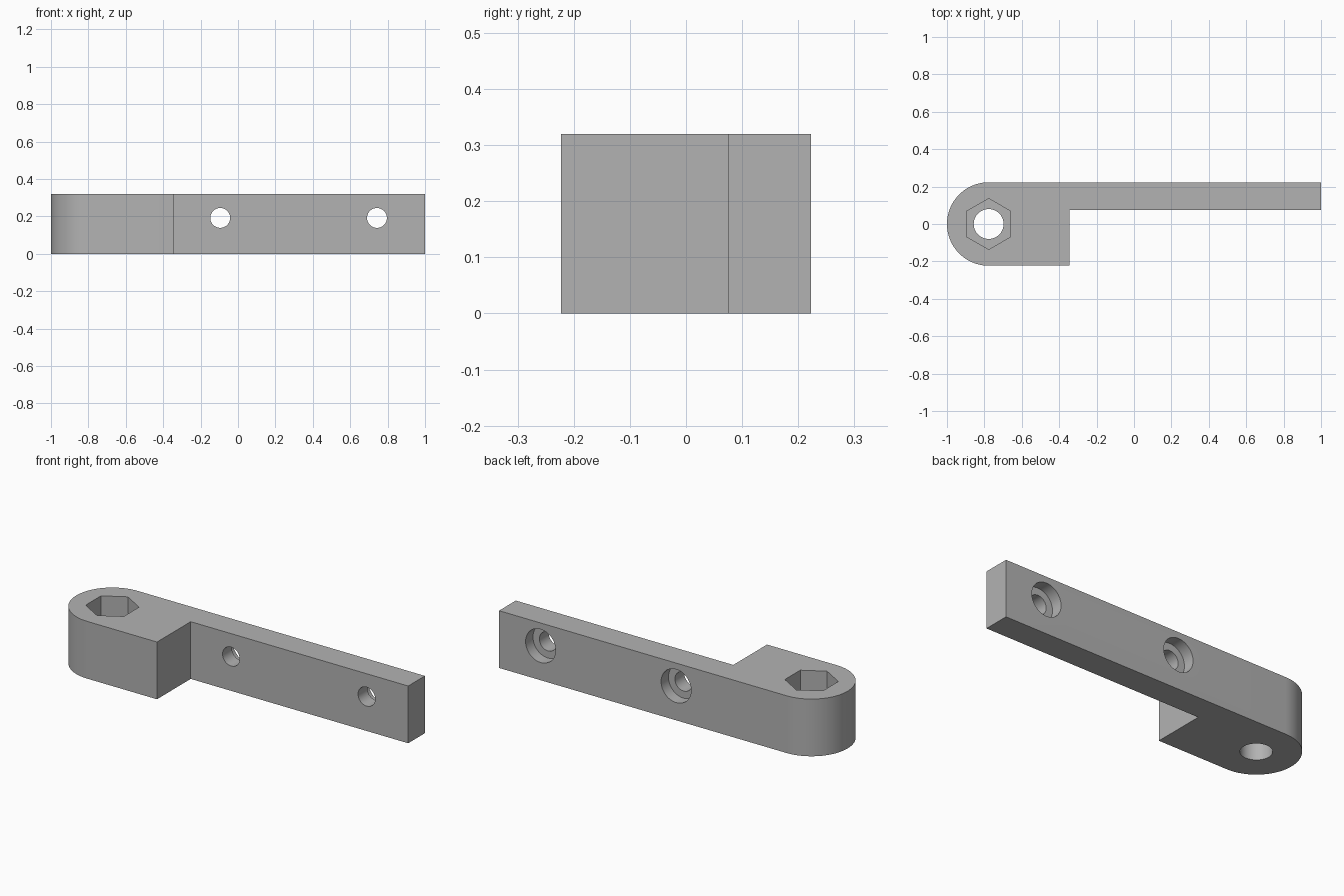
import bpy
import bmesh
import math
from mathutils import Matrix, Vector

if "Cube" in bpy.data.objects:
    bpy.data.objects.remove(bpy.data.objects["Cube"])

HEIGHT = 0.32
HALF = 0.223            # half the depth of the rounded head
PIVOT = -1 + HALF       # x of the head's centre
BLOCK_END = -0.345
ARM_FRONT = 0.075

grey = bpy.data.materials.new("plain grey")
grey.use_nodes = True
colour = (0.45, 0.45, 0.45, 1)
grey.diffuse_color = colour
grey.node_tree.nodes["Principled BSDF"].inputs["Base Color"].default_value = colour


def make_object(name, bm):
    bmesh.ops.recalc_face_normals(bm, faces=bm.faces)
    mesh = bpy.data.meshes.new(name)
    bm.to_mesh(mesh)
    bm.free()
    mesh.materials.append(grey)
    obj = bpy.data.objects.new(name, mesh)
    bpy.context.collection.objects.link(obj)
    return obj


def cutter(name, start, end, radius, sides=48, turn=0):
    """Prism running from start to end."""
    start, end = Vector(start), Vector(end)
    axis = end - start
    bm = bmesh.new()
    place = (Matrix.Translation((start + end) / 2)
             @ axis.to_track_quat("Z", "Y").to_matrix().to_4x4()
             @ Matrix.Rotation(turn, 4, "Z"))
    bmesh.ops.create_cone(bm, cap_ends=True, segments=sides, radius1=radius,
                          radius2=radius, depth=axis.length, matrix=place)
    obj = make_object(name, bm)
    obj.hide_render = True
    return obj


# Bracket: rounded head, square block and long arm in one outline
steps = 40
outline = [(PIVOT + HALF * math.cos(a), HALF * math.sin(a))
           for a in (math.pi * (0.5 + i / steps) for i in range(steps + 1))]
outline += [(BLOCK_END, -HALF), (BLOCK_END, ARM_FRONT), (1, ARM_FRONT), (1, HALF)]
bm = bmesh.new()
base = bm.faces.new([bm.verts.new((x, y, 0)) for x, y in outline])
top = bmesh.ops.extrude_face_region(bm, geom=[base])["geom"]
bmesh.ops.translate(bm, vec=(0, 0, HEIGHT),
                    verts=[v for v in top if isinstance(v, bmesh.types.BMVert)])
bracket = make_object("bracket", bm)

# Pivot bolt hole with a hexagonal nut pocket on top
cutters = [
    cutter("pivot_hole", (PIVOT, 0, -0.1), (PIVOT, 0, HEIGHT + 0.1), 0.08),
    cutter("nut_pocket", (PIVOT, 0, HEIGHT - 0.15), (PIVOT, 0, HEIGHT + 0.1), 0.136, 6),
]
# Point two hexagon corners along y
pocket = cutters[1].data
if max(v.co.y for v in pocket.vertices) < 0.13:
    pocket.transform(Matrix.Translation((PIVOT, 0, 0))
                     @ Matrix.Rotation(math.pi / 6, 4, "Z")
                     @ Matrix.Translation((-PIVOT, 0, 0)))

# Screw holes through the arm, counterbored from the back
for x in (-0.095, 0.743):
    z = 0.192
    cutters.append(cutter("screw_hole", (x, 0, z), (x, 0.4, z), 0.053))
    cutters.append(cutter("counterbore", (x, HALF - 0.065, z), (x, 0.4, z), 0.093))

# Cut the holes, then remove the cutters
bpy.context.view_layer.objects.active = bracket
bracket.select_set(True)
for obj in cutters:
    cut = bracket.modifiers.new(obj.name, "BOOLEAN")
    cut.operation = "DIFFERENCE"
    cut.solver = "EXACT"
    cut.object = obj
    bpy.ops.object.modifier_apply(modifier=cut.name)
for obj in cutters:
    bpy.data.objects.remove(obj)

bpy.ops.object.shade_smooth_by_angle(angle=math.radians(30))
